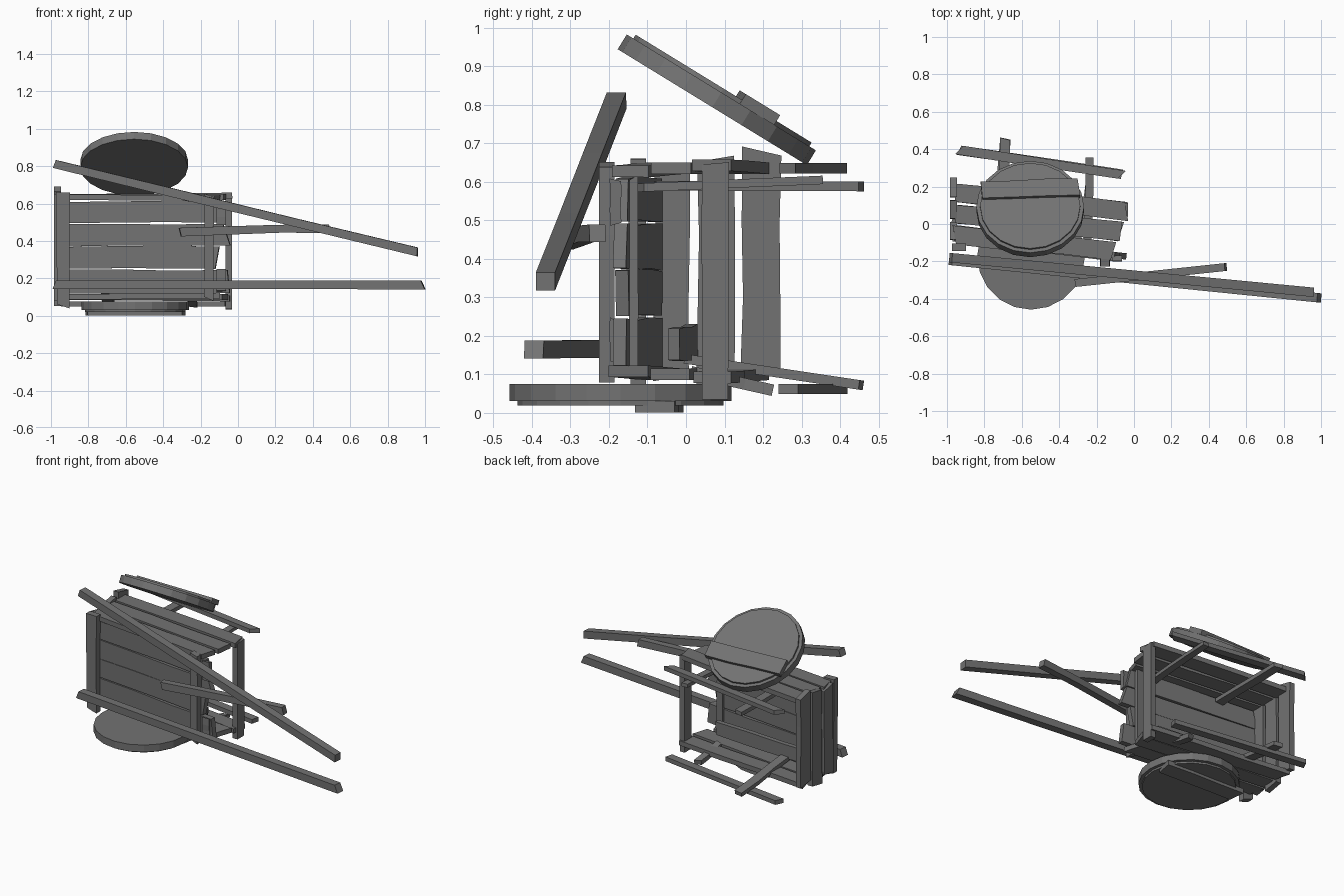
import bpy, bmesh, math, random
from mathutils import Vector, Matrix

random.seed(4)
cube = bpy.data.objects.get("Cube")
if cube:
    bpy.data.objects.remove(cube)

wood = bpy.data.materials.new("weathered_grey_wood")
wood.use_nodes = True
GREY = (0.17, 0.17, 0.17, 1)
wood.diffuse_color = GREY
wood.node_tree.nodes["Principled BSDF"].inputs["Base Color"].default_value = GREY

X, Y, Z = Vector((1, 0, 0)), Vector((0, 1, 0)), Vector((0, 0, 1))


def finish(name, bm):
    bmesh.ops.recalc_face_normals(bm, faces=bm.faces)
    mesh = bpy.data.meshes.new(name)
    bm.to_mesh(mesh)
    bm.free()
    mesh.materials.append(wood)
    ob = bpy.data.objects.new(name, mesh)
    bpy.context.collection.objects.link(ob)
    return ob


def plank(name, a, b, width, thick, wide, rough=0.06, ragged=0.012, rings=4):
    """Crooked board from a to b; 'wide' is the rough direction of its width."""
    a, b = Vector(a), Vector(b)
    d = (b - a).normalized()
    side = (wide - d * wide.dot(d)).normalized()
    up = d.cross(side)
    bm = bmesh.new()
    loops = []
    for i in range(rings):
        mid = a.lerp(b, i / (rings - 1))
        mid += side * width * random.uniform(-rough, rough) * 0.7
        w = width / 2 * (1 + random.uniform(-rough, rough))
        end = ragged if i in (0, rings - 1) else 0
        skew = random.uniform(-end, end)
        loops.append([bm.verts.new(mid + side * s * w + up * u * thick / 2 + d * skew * s)
                      for s, u in ((-1, -1), (1, -1), (1, 1), (-1, 1))])
    for p, q in zip(loops, loops[1:]):
        for k in range(4):
            bm.faces.new((p[k], p[k - 1], q[k - 1], q[k]))
    bm.faces.new(loops[0])
    bm.faces.new(loops[-1])
    return finish(name, bm)


def cart(x, v, z):
    """Slightly turned frame of the tipped cart body."""
    return (x, v - 0.105 * (x + 0.5), z)


def wheel(name, loc, rot):
    """Solid disc, raised face and a cross board on the outer side."""
    place = Matrix.Translation(loc) @ rot
    bm = bmesh.new()
    for radius, depth, height in ((0.288, 0.045, 0), (0.268, 0.012, 0.028)):
        bmesh.ops.create_cone(bm, cap_ends=True, segments=20, radius1=radius, radius2=radius,
                              depth=depth, matrix=Matrix.Translation((0, 0, height)))
    finish(name, bm).matrix_world = place
    board = plank(name + "_cross_board", (-0.26, 0.09, 0.037), (0.26, 0.11, 0.037),
                  0.105, 0.03, Y, 0.03)
    board.matrix_world = place


# Wheels: one leaning on top, one lying flat underneath
wheel("upper_wheel", (-0.555, 0.08, 0.813), Matrix.Rotation(math.radians(-31.5), 4, 'X'))
wheel("lower_wheel", (-0.55, -0.17, 0.053), Matrix.Rotation(math.pi, 4, 'Y'))

# Long pulling shafts and a loose stick
plank("upper_shaft", (-0.98, -0.18, 0.81), (0.96, -0.365, 0.34), 0.046, 0.05, Z, 0.05)
plank("lower_shaft", (-0.98, -0.195, 0.165), (0.99, -0.395, 0.165), 0.046, 0.05, Z, 0.05)
plank("loose_stick", (-0.31, -0.315, 0.45), (0.49, -0.23, 0.468), 0.045, 0.042, Z, 0.1)

# Bed planks, standing upright because the cart lies on its side
for i, (z, w, end) in enumerate(((0.183, 0.125, -0.05), (0.312, 0.115, -0.11),
                                 (0.431, 0.118, -0.06), (0.555, 0.115, -0.09))):
    plank(f"bed_plank_{i + 1}", cart(-0.95, -0.125, z), cart(end, -0.125, z),
          w, 0.034, Z, 0.04, 0.02)

# Cross beams under the bed
for name, x, w, z0, z1 in (("far_cross_beam", -0.935, 0.07, 0.05, 0.66),
                           ("near_cross_beam", -0.155, 0.05, 0.09, 0.645)):
    plank(name, cart(x, -0.17, z0), cart(x, -0.17, z1), w, 0.04, X)

# Side walls, three boards each, with uneven ends
for side, z, flip in (("upper", 0.635, 1), ("lower", 0.1, -1)):
    for i, (v, w, end) in enumerate(((-0.105, 0.095, -0.11), (0.005, 0.1, -0.07),
                                     (0.118, 0.095, -0.04))):
        plank(f"{side}_wall_board_{i + 1}", cart(-0.96, v, z),
              cart(end, v, z + flip * 0.008 * (i - 1)), w, 0.03, Y, 0.06, 0.02)

# Far end wall
for i, (v, w, z0, z1) in enumerate(((-0.085, 0.09, 0.09, 0.64), (0.03, 0.098, 0.06, 0.66),
                                    (0.145, 0.1, 0.11, 0.68))):
    plank(f"far_end_board_{i + 1}", cart(-0.965, v, z0), cart(-0.965, v, z1),
          w, 0.035, Y, 0.05)

# Near end: one whole board and broken stubs
plank("near_end_board", cart(-0.05, 0.123, 0.035), cart(-0.05, 0.123, 0.648), 0.068, 0.035, Y, 0.03)
for i, (z0, z1) in enumerate(((0.13, 0.24), (0.49, 0.605))):
    plank(f"near_end_stub_{i + 1}", cart(-0.09, -0.14, z0), cart(-0.09, -0.14, z1),
          0.03, 0.05, Y, 0.06)
plank("near_inner_batten", cart(-0.15, -0.1, 0.12), cart(-0.15, -0.1, 0.61), 0.025, 0.04, Y)

# Loose block left inside
plank("inner_board", cart(-0.93, -0.03, 0.185), cart(-0.2, 0.0, 0.175), 0.085, 0.03, Z, 0.05)

# Stakes and outer rails
plank("upper_far_stake", (-0.7, -0.08, 0.59), (-0.69, 0.455, 0.588), 0.055, 0.025, X, 0.08)
plank("upper_near_stake", (-0.25, -0.12, 0.585), (-0.235, 0.355, 0.605), 0.045, 0.022, X, 0.08)
plank("lower_far_stake", (-0.71, 0.0, 0.14), (-0.69, 0.455, 0.072), 0.055, 0.025, X, 0.08)
plank("lower_near_stub", (-0.25, 0.02, 0.105), (-0.24, 0.22, 0.06), 0.045, 0.03, X, 0.08)
for side, z in (("upper", 0.635), ("lower", 0.062)):
    plank(f"{side}_rail", (-0.935, 0.395, z), (-0.065, 0.265, z), 0.05, 0.027, Y, 0.06, 0.02)
